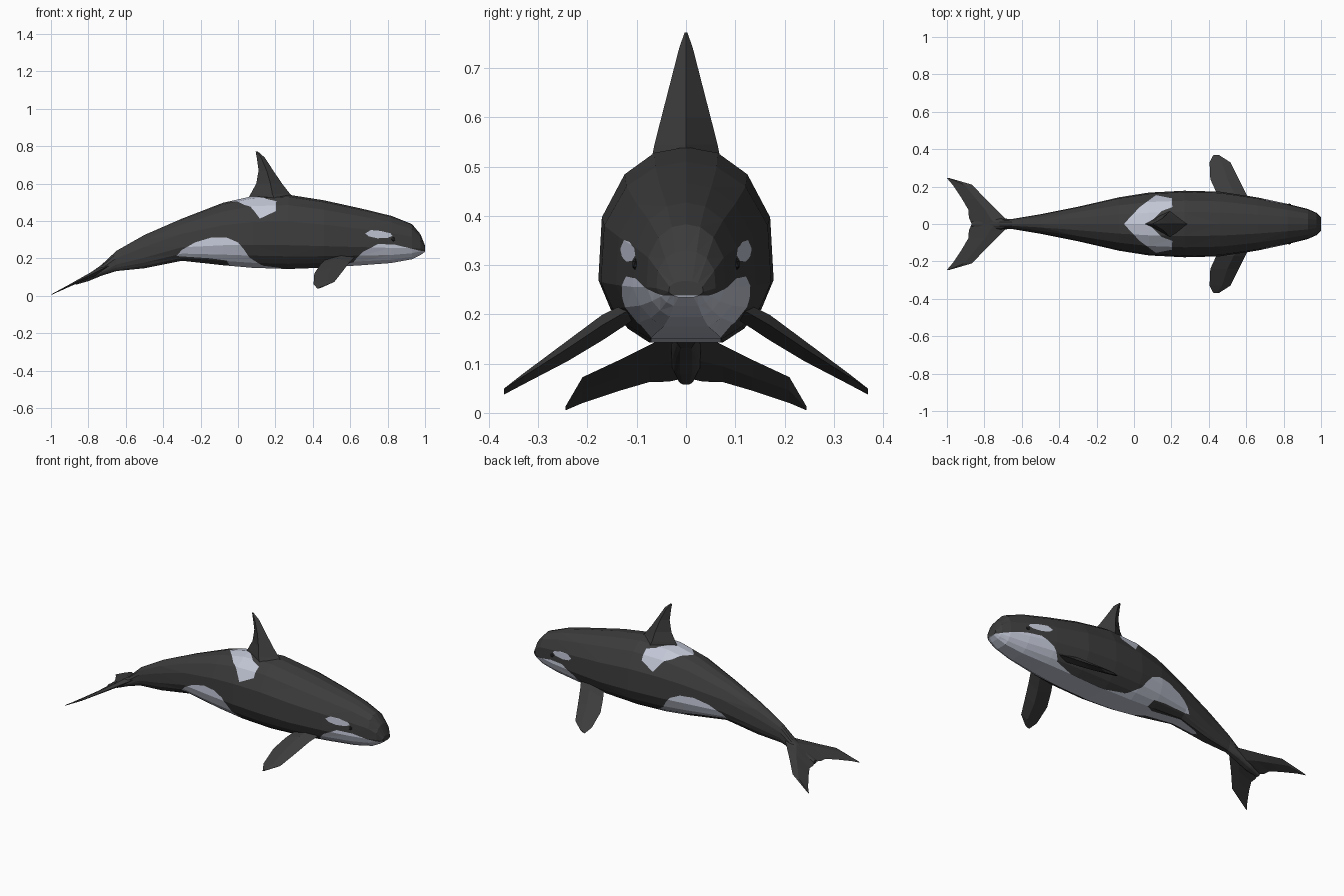
import bpy, bmesh
from mathutils import Vector

if "Cube" in bpy.data.objects:
    bpy.data.objects.remove(bpy.data.objects["Cube"])


def material(name, rgb):
    m = bpy.data.materials.new(name)
    m.diffuse_color = (*rgb, 1)
    m.use_nodes = True
    m.node_tree.nodes["Principled BSDF"].inputs["Base Color"].default_value = m.diffuse_color
    return m


BLACK = material("charcoal skin", (0.045, 0.045, 0.046))
WHITE = material("pale grey marking", (0.54, 0.57, 0.67))
EYE = material("eye black", (0.015, 0.015, 0.016))


def loft(rings, closed=True, cap_start=True, cap_end=True):
    """Skin a list of equally long point rings."""
    bm = bmesh.new()
    vs = [[bm.verts.new(p) for p in r] for r in rings]
    n = len(vs[0])
    for a, b in zip(vs, vs[1:]):
        for j in range(n if closed else n - 1):
            k = (j + 1) % n
            bm.faces.new((a[j], a[k], b[k], b[j]))
    if cap_start:
        bm.faces.new(vs[0][::-1])
    if cap_end:
        bm.faces.new(vs[-1])
    return bm


def finish(bm, name, mats, mirror=False):
    me = bpy.data.meshes.new(name)
    bm.to_mesh(me)
    bm.free()
    for m in mats:
        me.materials.append(m)
    ob = bpy.data.objects.new(name, me)
    bpy.context.collection.objects.link(ob)
    if mirror:
        mod = ob.modifiers.new("mirror", 'MIRROR')
        mod.use_axis = (False, True, False)
        mod.use_clip = True
    return ob


def inside(p, poly):
    hit = False
    for (x1, y1), (x2, y2) in zip(poly, poly[1:] + poly[:1]):
        if (y1 > p[1]) != (y2 > p[1]) and p[0] < (x2 - x1) * (p[1] - y1) / (y2 - y1) + x1:
            hit = not hit
    return hit


def paint(bm, poly, ax, rule):
    """Cut a projected outline into the skin and colour the faces within it."""
    u, v = ax
    lo = [min(p[i] for p in poly) for i in (0, 1)]
    hi = [max(p[i] for p in poly) for i in (0, 1)]
    for p, q in zip(poly, poly[1:] + poly[:1]):
        co, no = Vector(), Vector()
        co[u], co[v] = p
        no[u], no[v] = q[1] - p[1], p[0] - q[0]
        faces = [f for f in bm.faces if all(
            max(w.co[a] for w in f.verts) > lo[i] and min(w.co[a] for w in f.verts) < hi[i]
            for i, a in enumerate(ax))]
        geom = faces + list({e for f in faces for e in f.edges}) + list({w for f in faces for w in f.verts})
        bmesh.ops.bisect_plane(bm, geom=geom, dist=1e-5, plane_co=co, plane_no=no.normalized())
    bm.normal_update()
    for f in bm.faces:
        c = f.calc_center_median()
        if inside((c[u], c[v]), poly) and rule(c, f.normal):
            f.material_index = 1


# Body half: stations (x, top z, bottom z, half width) and a unit section
stations = [
    (1.0, .268, .235, .035), (.975, .33, .217, .06), (.93, .383, .195, .08),
    (.82, .427, .175, .108), (.66, .466, .163, .142), (.46, .51, .15, .173),
    (.27, .54, .143, .178), (.08, .533, .149, .168), (-.08, .497, .163, .143),
    (-.3, .412, .187, .092), (-.5, .325, .147, .052), (-.65, .24, .132, .027),
    (-.73, .165, .107, .03), (-.8, .115, .078, .028), (-.87, .078, .058, .015)]
section = [(0, 1), (.36, .97), (.7, .86), (.96, .64), (1, .32), (.86, .17),
           (.66, .07), (.42, 0), (0, 0)]
body = loft([[(x, w * a, zb + (zt - zb) * t) for a, t in section]
             for x, zt, zb, w in stations], closed=False)
bmesh.ops.triangulate(body, faces=body.faces[:])

# Markings: eye patch, chin, flank lobe (side outlines), belly and saddle (plan outlines)
always = lambda c, n: True
paint(body, [(.68, .333), (.71, .351), (.76, .347), (.815, .334), (.826, .32),
             (.80, .309), (.745, .307), (.70, .317)], (0, 2), always)
paint(body, [(.60, .10), (.62, .185), (.668, .235), (.75, .277), (.84, .273),
             (.985, .238), (1.02, .238), (1.02, .10)], (0, 2), always)
paint(body, [(-.33, .212), (-.30, .245), (-.23, .285), (-.14, .312), (-.06, .311),
             (0, .285), (.03, .25), (.06, .205), (.12, .167), (.2, .135),
             (-.03, .135), (-.06, .188), (-.15, .2)], (0, 2), always)
paint(body, [(.66, -.01), (.66, .1), (.5, .07), (.3, .07), (.15, .09), (-.03, .07),
             (-.1, .03), (-.3, .03), (-.42, .015), (-.45, -.01)], (0, 1),
      lambda c, n: n.z < 0 and c.z < .25)
paint(body, [(-.05, -.01), (-.05, .005), (.03, .09), (.115, .153), (.16, .175), (.2, .175),
             (.205, .09), (.15, .07), (.07, -.01)], (0, 1),
      lambda c, n: n.z > 0 and c.z > .425)
finish(body, "body", [BLACK, WHITE], mirror=True)

# Dorsal fin: levels (z, rear x, front x, half thickness)
fin = loft([[(xr, 0, z), (xr + .55 * (xf - xr), t, z), (xf, 0, z), (xr + .55 * (xf - xr), -t, z)]
            for z, xr, xf, t in [(.49, .04, .34, .075), (.545, .068, .278, .064),
                                 (.60, .098, .235, .05), (.67, .11, .188, .032),
                                 (.74, .1, .142, .014), (.772, .094, .105, .003)]])
bmesh.ops.recalc_face_normals(fin, faces=fin.faces[:])
finish(fin, "dorsal_fin", [BLACK])


def blade(y, zr, zf, xr, xf, t):
    xm, zm = xr + .6 * (xf - xr), zr + .6 * (zf - zr)
    return [(xr, y, zr), (xm, y, zm + t), (xf, y, zf), (xm, y, zm - t)]


# Flippers: stations (y, z, rear x, front x, half thickness)
flipper = loft([blade(y, z - .006, z + .006, xr, xf, t) for y, z, xr, xf, t in [
    (.10, .212, .48, .635, .02), (.17, .172, .44, .595, .026), (.24, .125, .408, .56, .021),
    (.33, .068, .404, .515, .011), (.37, .043, .425, .452, .003)]])
bmesh.ops.recalc_face_normals(flipper, faces=flipper.faces[:])
finish(flipper, "flippers", [BLACK], mirror=True)

# Tail flukes lie on a plane sloping down to the rear
slope = lambda x: .005 + (x + 1) * .5
flukes = loft([blade(y, slope(xr), slope(xf), xr, xf, t) for y, xr, xf, t in [
    (0, -.868, -.66, .02), (.035, -.883, -.695, .016), (.075, -.885, -.735, .013),
    (.135, -.92, -.795, .01), (.21, -.97, -.865, .006), (.245, -1.0, -.985, .002)]],
    cap_start=False)
bmesh.ops.recalc_face_normals(flukes, faces=flukes.faces[:])
finish(flukes, "tail_flukes", [BLACK], mirror=True)

# Eyes
eye = bmesh.new()
bmesh.ops.create_icosphere(eye, subdivisions=1, radius=.012)
for v in eye.verts:
    v.co = (v.co.x + .83, v.co.y * .6 + .103, v.co.z + .302)
finish(eye, "eyes", [EYE], mirror=True)
